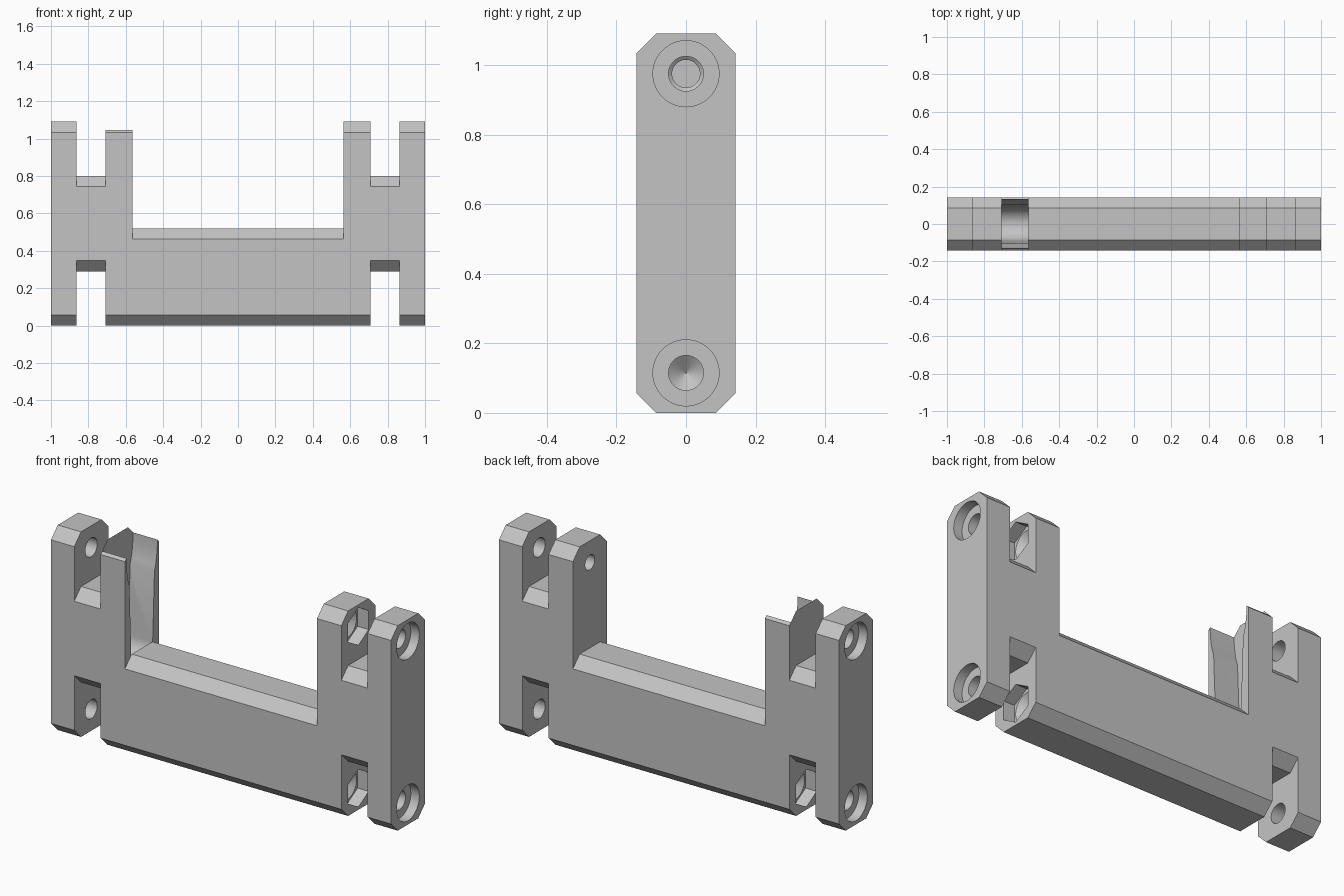
import bpy, bmesh
from math import sin, cos, pi, radians

old = bpy.data.objects.get("Cube")
if old:
    bpy.data.objects.remove(old, do_unlink=True)

grey = bpy.data.materials.new("light_grey")
grey.use_nodes = True
colour = (0.55, 0.55, 0.55, 1)
grey.diffuse_color = colour
grey.node_tree.nodes["Principled BSDF"].inputs["Base Color"].default_value = colour


def loft(name, x0, ring0, x1, ring1=None):
    """Solid between two (y, z) rings along x."""
    bm = bmesh.new()
    a = [bm.verts.new((x0, y, z)) for y, z in ring0]
    b = [bm.verts.new((x1, y, z)) for y, z in (ring1 or ring0)]
    bm.faces.new(a)
    bm.faces.new(b)
    for i in range(len(a)):
        j = (i + 1) % len(a)
        bm.faces.new((a[i], a[j], b[j], b[i]))
    bmesh.ops.recalc_face_normals(bm, faces=bm.faces)
    mesh = bpy.data.meshes.new(name)
    bm.to_mesh(mesh)
    bm.free()
    mesh.materials.append(grey)
    obj = bpy.data.objects.new(name, mesh)
    bpy.context.scene.collection.objects.link(obj)
    return obj


def circle(r, z, n=48):
    return [(r * sin(2 * pi * i / n), z + r * cos(2 * pi * i / n)) for i in range(n)]


def mirrored(half):
    return half + [(-y, z) for y, z in reversed(half)]


W, C, TOP = 0.143, 0.057, 1.09
frame = loft("clip_frame", -1, mirrored(
    [(W - C, 0), (W, C), (W, TOP - C), (W - C, TOP)]), 1)


def cut(*args):
    """Subtract a loft from the frame."""
    cutter = loft("cutter", *args)
    cutter.hide_render = True
    mod = frame.modifiers.new("cut", "BOOLEAN")
    mod.operation, mod.solver, mod.object = "DIFFERENCE", "EXACT", cutter
    graph = bpy.context.evaluated_depsgraph_get()
    mesh = bpy.data.meshes.new_from_object(frame.evaluated_get(graph))
    frame.modifiers.clear()
    frame.data = mesh
    bpy.data.objects.remove(cutter, do_unlink=True)


def roof_cut(z, way, x0, x1):
    """Clear everything beyond height z, leaving chamfered edges."""
    far = z + way * 0.8
    cut(x0, mirrored([(0.2, far), (0.2, z - way * (0.2 - W + C)), (W - C, z)]), x1)


POST, GAP, PLATE = 0.565, 0.708, 0.863
LOW, HIGH = 0.115, 0.975

# Long opening between the posts
roof_cut(0.52, 1, -POST, POST)

# Slots between posts and end plates
for s in (-1, 1):
    roof_cut(0.80, 1, s * GAP, s * PLATE)
    roof_cut(0.29, -1, s * GAP, s * PLATE)

# Screw holes with counterbores, nut pockets with conical ends
for s in (-1, 1):
    for z in (LOW, HIGH):
        cut(s * 1.05, circle(0.095, z), s * 0.95)
        cut(s * 1.05, circle(0.05, z), s * (PLATE - 0.03))
        if s < 0 and z == HIGH:
            continue
        floor = GAP - 0.065
        cut(s * (GAP + 0.03), circle(0.1, z, 6), s * floor)
        cut(s * (floor + 0.003), circle(0.082, z), s * (floor - 0.06), circle(0.002, z))
cut(GAP, circle(0.04, HIGH), POST - 0.05)

# Rounded scoop that leaves two thin spring blades on one post
scoop = [(0.09 * sin(a * pi / 24), 0.52 - 0.09 * cos(a * pi / 24)) for a in range(1, 13)]
scoop += [(0.105, 0.89), (0.115, 0.92), (0.123, 0.96), (0.128, 1.0), (0.13, 1.04), (0.13, 1.2)]
cut(-GAP, mirrored(scoop), -POST + 0.0005)

bpy.ops.object.select_all(action="DESELECT")
frame.select_set(True)
bpy.context.view_layer.objects.active = frame
bpy.ops.object.shade_smooth_by_angle(angle=radians(25))
